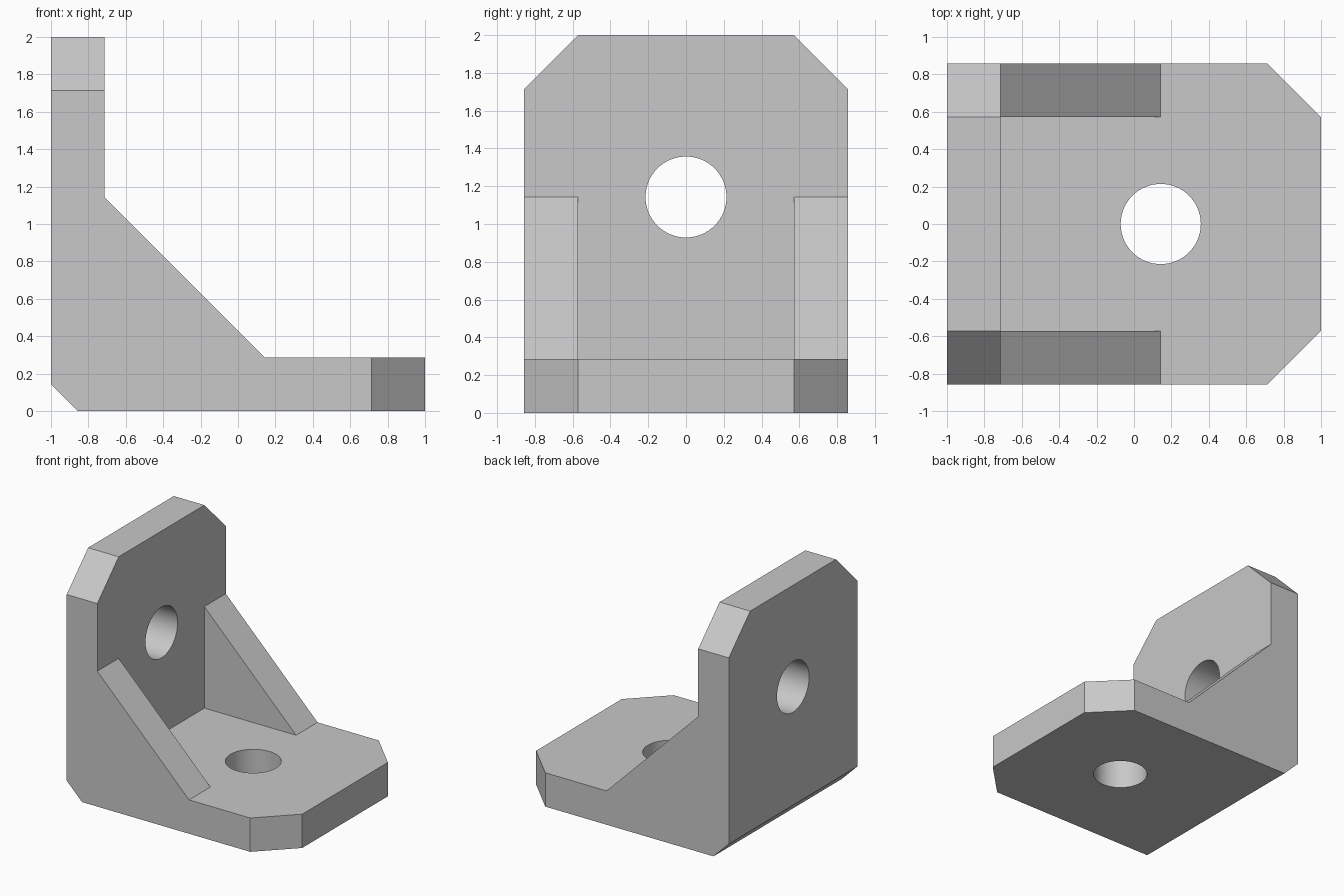
import bpy
import bmesh
from math import radians
from mathutils import Vector

cube = bpy.data.objects.get("Cube")
if cube:
    bpy.data.objects.remove(cube, do_unlink=True)

U = 1 / 7                 # design module
T = 2 * U                 # plate and gusset thickness
W = 6 * U                 # half width
HOLE_R = 1.5 * U

# Single grey material
grey = bpy.data.materials.new("plain grey")
grey.use_nodes = True
color = (0.58, 0.58, 0.58, 1)
grey.diffuse_color = color
grey.node_tree.nodes["Principled BSDF"].inputs["Base Color"].default_value = color


def prism(name, profile, half_width, chamfers=()):
    """Extrude an (x, z) profile along y, then slice off corners by planes."""
    bm = bmesh.new()
    face = bm.faces.new([bm.verts.new((x, -half_width, z)) for x, z in profile])
    ext = bmesh.ops.extrude_face_region(bm, geom=[face])["geom"]
    verts = [v for v in ext if isinstance(v, bmesh.types.BMVert)]
    bmesh.ops.translate(bm, verts=verts, vec=(0, 2 * half_width, 0))
    for point, normal in chamfers:
        cut = bmesh.ops.bisect_plane(
            bm, geom=bm.verts[:] + bm.edges[:] + bm.faces[:], dist=1e-5,
            plane_co=Vector(point), plane_no=Vector(normal), clear_outer=True)
        edges = [e for e in cut["geom_cut"] if isinstance(e, bmesh.types.BMEdge)]
        bmesh.ops.holes_fill(bm, edges=edges, sides=0)
    bmesh.ops.recalc_face_normals(bm, faces=bm.faces[:])
    mesh = bpy.data.meshes.new(name)
    bm.to_mesh(mesh)
    bm.free()
    mesh.materials.append(grey)
    obj = bpy.data.objects.new(name, mesh)
    bpy.context.collection.objects.link(obj)
    return obj


def hole_cutter(name, location, rotation):
    bpy.ops.mesh.primitive_cylinder_add(vertices=64, radius=HOLE_R, depth=4 * U,
                                        location=location, rotation=rotation)
    obj = bpy.context.object
    obj.name = name
    obj.data.materials.append(grey)
    return obj


# Bracket body: side profile with sloped gussets, corners sliced on both plates
inner = -1 + T
side = [(-1, U), (-1 + U, 0), (1, 0), (1, T), (U, T), (inner, 8 * U),
        (inner, 2), (-1, 2)]
corners = []
for s in (-1, 1):
    corners.append(((0, s * (W - T), 2), (0, s, 1)))
    corners.append(((1, s * (W - T), 0), (1, s, 0)))
bracket = prism("angle_bracket", side, W, corners)

# Space between the gussets, and the two bolt holes
pocket = prism("pocket_cutter", [(inner, T), (1.2, T), (1.2, 2.2), (inner, 2.2)], W - T)
cutters = [
    pocket,
    hole_cutter("base_hole_cutter", (U, 0, U), (0, 0, 0)),
    hole_cutter("upright_hole_cutter", (-1 + U, 0, 8 * U), (0, radians(90), 0)),
]

bpy.ops.object.select_all(action="DESELECT")
bpy.context.view_layer.objects.active = bracket
bracket.select_set(True)
for cutter in cutters:
    cutter.hide_render = True
    mod = bracket.modifiers.new(cutter.name, "BOOLEAN")
    mod.operation = "DIFFERENCE"
    mod.solver = "EXACT"
    mod.object = cutter
    bpy.ops.object.modifier_apply(modifier=mod.name)
    bpy.data.objects.remove(cutter, do_unlink=True)

# Smooth hole walls, crisp edges elsewhere
bpy.ops.object.shade_smooth_by_angle(angle=radians(30))
